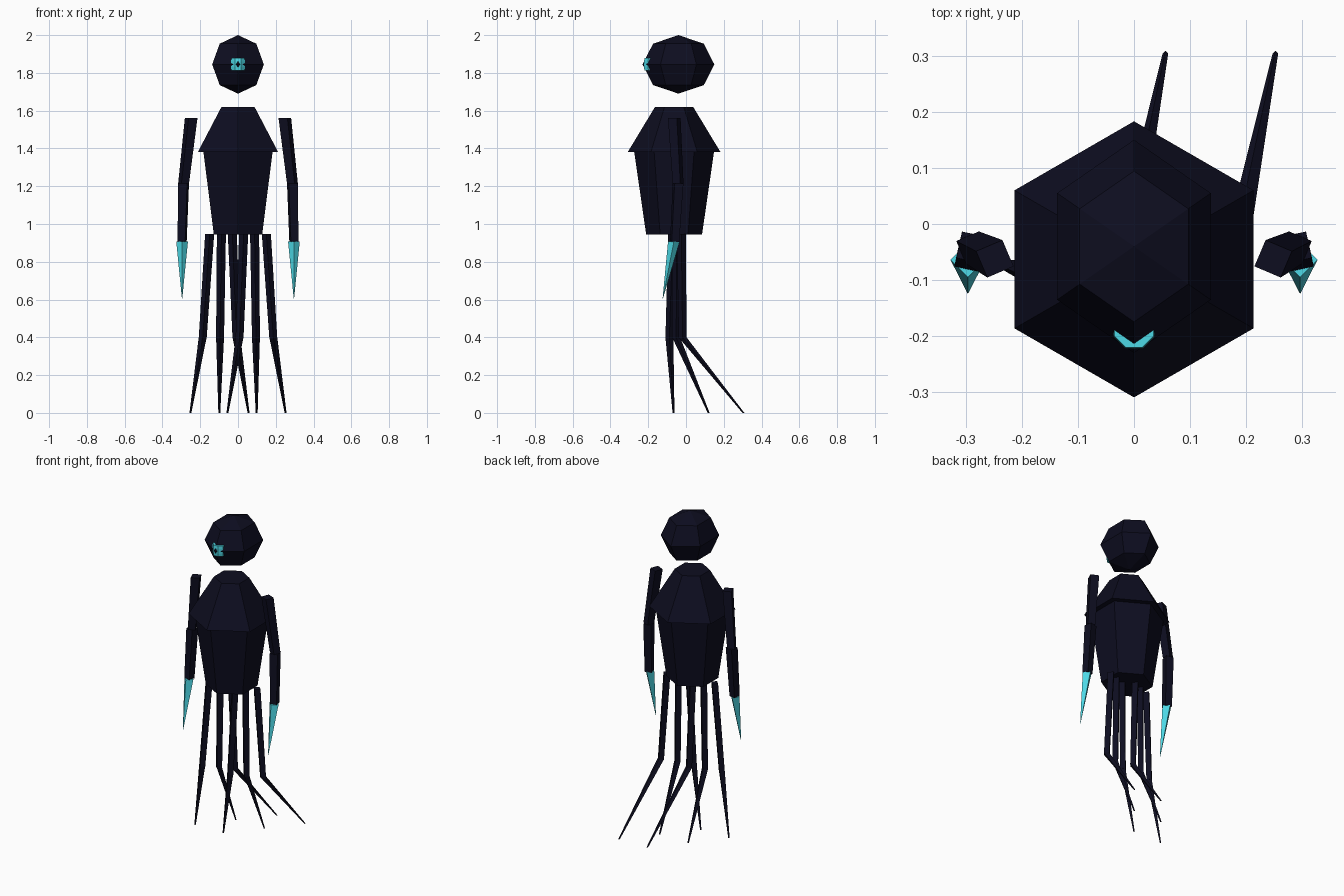
import bpy, bmesh, math
from mathutils import Vector

if "Cube" in bpy.data.objects:
    bpy.data.objects.remove(bpy.data.objects["Cube"])


def material(name, rgb):
    m = bpy.data.materials.new(name)
    m.diffuse_color = (*rgb, 1)
    m.use_nodes = True
    m.node_tree.nodes["Principled BSDF"].inputs["Base Color"].default_value = m.diffuse_color
    return m


NAVY = material("dark navy", (0.004, 0.004, 0.014))
CYAN = material("glowing cyan", (0.075, 0.70, 0.80))
CY = -0.063  # depth of the body axis


def loft(name, rings, sides, mat, turn=0.0):
    """Flat-faced solid through level rings given as (centre, radius)."""
    bm = bmesh.new()
    loops = []
    for c, r in rings:
        loops.append([bm.verts.new(Vector(c) + Vector((
            r * math.cos(turn + math.tau * i / sides),
            r * math.sin(turn + math.tau * i / sides), 0))) for i in range(sides)])
    for a, b in zip(loops, loops[1:]):
        for i in range(sides):
            j = (i + 1) % sides
            bm.faces.new((a[i], a[j], b[j], b[i]))
    bm.faces.new(loops[0])
    bm.faces.new(loops[-1])
    bmesh.ops.recalc_face_normals(bm, faces=bm.faces)
    me = bpy.data.meshes.new(name)
    bm.to_mesh(me)
    bm.free()
    me.materials.append(mat)
    ob = bpy.data.objects.new(name, me)
    bpy.context.collection.objects.link(ob)
    return ob


# Head: six-sided faceted ball, deeper than wide
bpy.ops.mesh.primitive_uv_sphere_add(segments=6, ring_count=4, radius=1,
                                     location=(0, -0.04, 1.845))
head = bpy.context.object
head.name = "head"
head.rotation_euler.z = math.pi / 6
for v in head.data.vertices:  # put hexagon corners on the depth axis, then stretch
    x, y, z = v.co
    c, s = math.cos(math.pi / 6), math.sin(math.pi / 6)
    px, py = x * c - y * s, x * s + y * c
    if abs(px) < 1e-6:
        px = 0.0
    v.co = (px * 0.158, py * 0.19, z * 0.155)
head.rotation_euler.z = 0
# make sure corners point along y whatever the primitive start angle
if max(abs(v.co.x) for v in head.data.vertices) > 0.15:
    for v in head.data.vertices:
        v.co.x, v.co.y = v.co.y * 0.158 / 0.19, v.co.x * 0.19 / 0.158
    head.data.flip_normals()
head.data.materials.append(NAVY)

# Eye: small drum that the front ridge of the head pokes through
loft("eye", [((0, -0.185, 1.812), 0.038), ((0, -0.185, 1.83), 0.040),
             ((0, -0.185, 1.86), 0.040), ((0, -0.185, 1.878), 0.038)],
     8, CYAN, math.pi / 8)

# Torso and shoulder cape
loft("torso", [((0, CY, 0.945), 0.148), ((0, CY, 1.38), 0.211)], 6, NAVY, math.pi / 6)
loft("shoulder_cape", [((0, CY, 1.38), 0.246), ((0, CY, 1.62), 0.101)], 6, NAVY, math.pi / 6)

# Arms with claws
for side, s in (("left", -1), ("right", 1)):
    turn = math.pi / 4 + s * math.radians(-23)
    elbow = (s * 0.288, -0.042, 1.215)
    wrist = (s * 0.296, -0.060, 0.905)
    loft(side + "_upper_arm", [(elbow, 0.031), ((s * 0.248, -0.062, 1.56), 0.036)],
         4, NAVY, turn)
    loft(side + "_forearm", [(wrist, 0.029), (elbow, 0.034)], 4, NAVY,
         math.pi / 4 + s * math.radians(12))
    loft(side + "_claw", [((s * 0.296, -0.123, 0.605), 0.001),
                          ((s * 0.296, -0.064, 0.908), 0.031)], 4, CYAN)

# Legs: hip, knee and foot as (x, y)
legs = {
    "front_left": ((-0.150, -0.070), (-0.187, -0.088), (-0.252, -0.066)),
    "front_right": ((0.030, -0.070), (0.008, -0.088), (-0.056, -0.066)),
    "middle_left": ((-0.088, -0.050), (-0.095, -0.052), (-0.099, 0.120)),
    "middle_right": ((0.088, -0.050), (0.095, -0.052), (0.099, 0.120)),
    "back_left": ((-0.030, -0.025), (-0.008, -0.018), (0.056, 0.304)),
    "back_right": ((0.150, -0.025), (0.187, -0.018), (0.252, 0.304)),
}
for name, (hip, knee, foot) in legs.items():
    loft(name + "_thigh", [((*knee, 0.395), 0.021), ((*hip, 0.947), 0.024)], 4, NAVY)
    loft(name + "_shin", [((*foot, 0.0), 0.005), ((*knee, 0.40), 0.021)], 4, NAVY)
